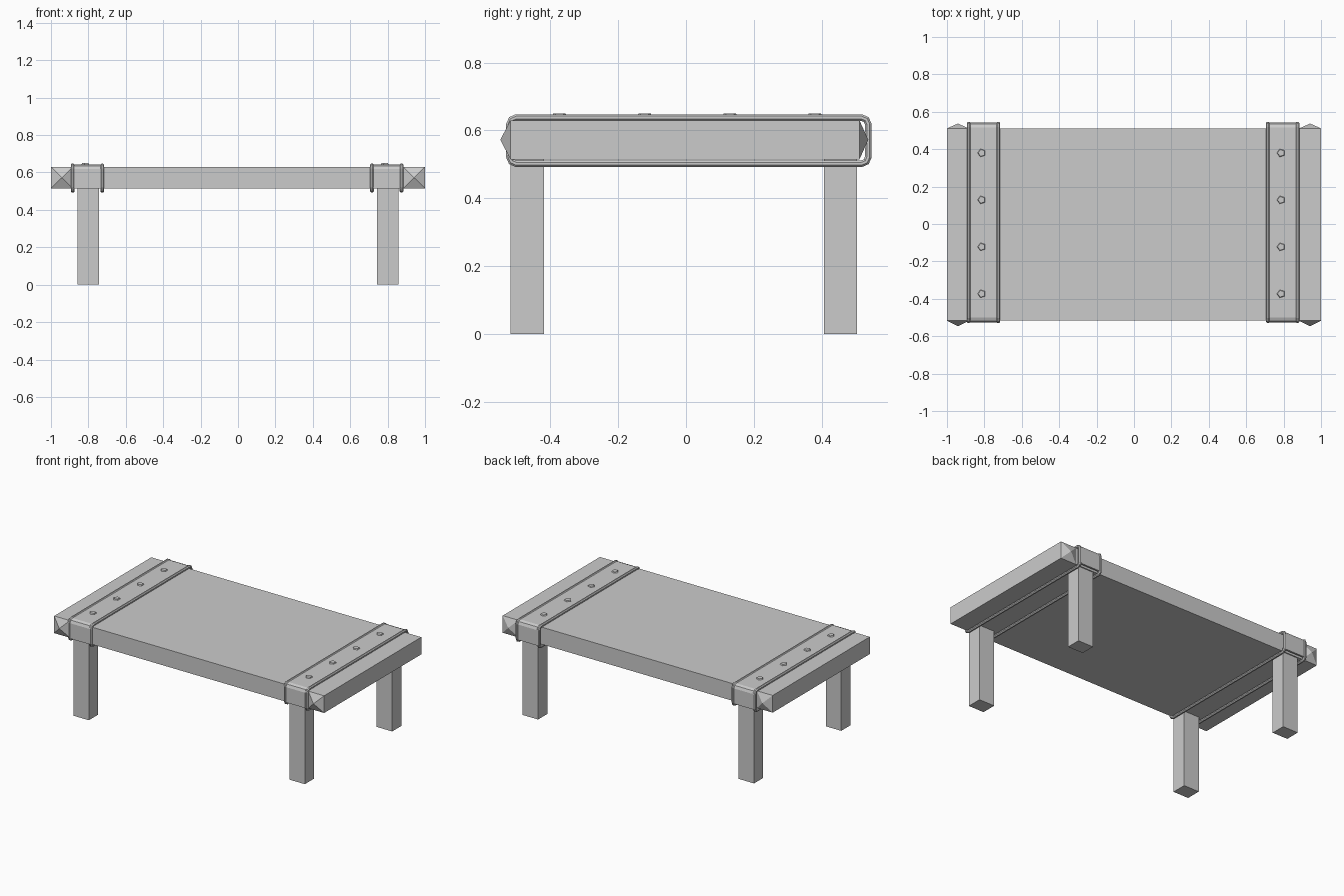
import bpy, bmesh, math
from mathutils import Matrix, Vector

if "Cube" in bpy.data.objects:
    bpy.data.objects.remove(bpy.data.objects["Cube"])

Y0, Y1 = -0.517, 0.511       # table top front and back edges
Z0, Z1 = 0.515, 0.63         # table top underside and upper face


def finish(name, bm):
    bmesh.ops.recalc_face_normals(bm, faces=bm.faces)
    me = bpy.data.meshes.new(name)
    bm.to_mesh(me)
    bm.free()
    ob = bpy.data.objects.new(name, me)
    bpy.context.collection.objects.link(ob)
    return ob


def box(name, lo, hi):
    lo, hi = Vector(lo), Vector(hi)
    bm = bmesh.new()
    bmesh.ops.create_cube(bm, size=1, matrix=Matrix.Translation((lo + hi) / 2)
                          @ Matrix.Diagonal((*(hi - lo), 1)))
    return finish(name, bm)


def corner(cy, cz, r, start):
    # quarter-round corner in the yz plane, two segments
    return [(cy + r * math.cos(math.radians(start + a)),
             cz + r * math.sin(math.radians(start + a))) for a in (0, 45, 90)]


def band(name, x0, x1):
    # flat strap over the top and down both sides, open underneath
    def path(y0, y1, z, r):
        return ([(y1, Z0)] + corner(y1 - r, z - r, r, 0)
                + corner(y0 + r, z - r, r, 90) + [(y0, Z0)])
    outer = path(-0.526, 0.542, 0.643, 0.025)
    inner = path(-0.516, 0.530, 0.629, 0.013)
    bm = bmesh.new()
    rings = [[bm.verts.new((x, *o)) for x, o in
              ((x0, a), (x1, a), (x1, b), (x0, b))] for a, b in zip(outer, inner)]
    for p, q in zip(rings, rings[1:]):
        for i in range(4):
            j = (i + 1) % 4
            bm.faces.new((p[i], p[j], q[j], q[i]))
    bm.faces.new(rings[0])
    bm.faces.new(rings[-1])
    return finish(name, bm)


def rail(name, x, rad=0.01):
    # closed tube loop around the whole table top
    y0, y1, z0, z1, r = -0.520, 0.537, 0.502, 0.638, 0.02
    pts = (corner(y1 - r, z1 - r, r, 0) + corner(y0 + r, z1 - r, r, 90)
           + corner(y0 + r, z0 + r, r, 180) + corner(y1 - r, z0 + r, r, 270))
    n, sides = len(pts), 8
    bm = bmesh.new()
    rings = []
    for i, (y, z) in enumerate(pts):
        p = Vector((0, y, z))
        a = (p - Vector((0, *pts[i - 1]))).normalized()
        b = (Vector((0, *pts[(i + 1) % n])) - p).normalized()
        t = (a + b).normalized()
        out = Vector((0, t.z, -t.y))
        ring = []
        for k in range(sides):
            w = 2 * math.pi * (k + 0.5) / sides
            ring.append(bm.verts.new(Vector((x, y, z)) + rad * 1.06 * (
                math.cos(w) * out + math.sin(w) * Vector((1, 0, 0)))))
        rings.append(ring)
    for i in range(n):
        p, q = rings[i], rings[(i + 1) % n]
        for k in range(sides):
            j = (k + 1) % sides
            bm.faces.new((p[k], p[j], q[j], q[k]))
    return finish(name, bm)


def bolt(name, x, y):
    # five-sided tapered bolt head
    bm = bmesh.new()
    bmesh.ops.create_cone(bm, cap_ends=True, segments=5, radius1=0.025,
                          radius2=0.019, depth=0.012,
                          matrix=Matrix.Translation((x, y, 0.644))
                          @ Matrix.Rotation(math.pi / 2, 4, 'Z'))
    return finish(name, bm)


def stud(name, x0, x1, y, tip):
    # pyramid on the plank edge
    bm = bmesh.new()
    base = [bm.verts.new(c) for c in
            ((x0, y, Z0), (x1, y, Z0), (x1, y, Z1), (x0, y, Z1))]
    apex = bm.verts.new(((x0 + x1) / 2, tip, (Z0 + Z1) / 2))
    bm.faces.new(base)
    for i in range(4):
        bm.faces.new((base[i], base[(i + 1) % 4], apex))
    return finish(name, bm)


# planks
w = (Y1 - Y0) / 4
for i in range(4):
    box(f"plank_{i + 1}", (-1, Y0 + i * w, Z0), (1, Y0 + (i + 1) * w, Z1))

for side, s in (("left", -1), ("right", 1)):
    # legs
    for end, a, b in (("front", -0.517, -0.418), ("back", 0.407, 0.504)):
        box(f"{end}_{side}_leg", (s * 0.8 - 0.057, a, 0), (s * 0.8 + 0.057, b, Z0))
    # strap, its two edge rails and bolts
    c = s * 0.8 - 0.005
    band(f"{side}_strap", c - 0.078, c + 0.078)
    rail(f"{side}_strap_rail_a", c - 0.079)
    rail(f"{side}_strap_rail_b", c + 0.079)
    for i in range(4):
        bolt(f"{side}_bolt_{i + 1}", c - 0.009, -0.373 + i * 0.251)
    # corner studs
    x0, x1 = sorted((s, s * 0.883))
    stud(f"front_{side}_stud", x0, x1, Y0, -0.547)
    stud(f"back_{side}_stud", x0, x1, Y1, 0.537)
